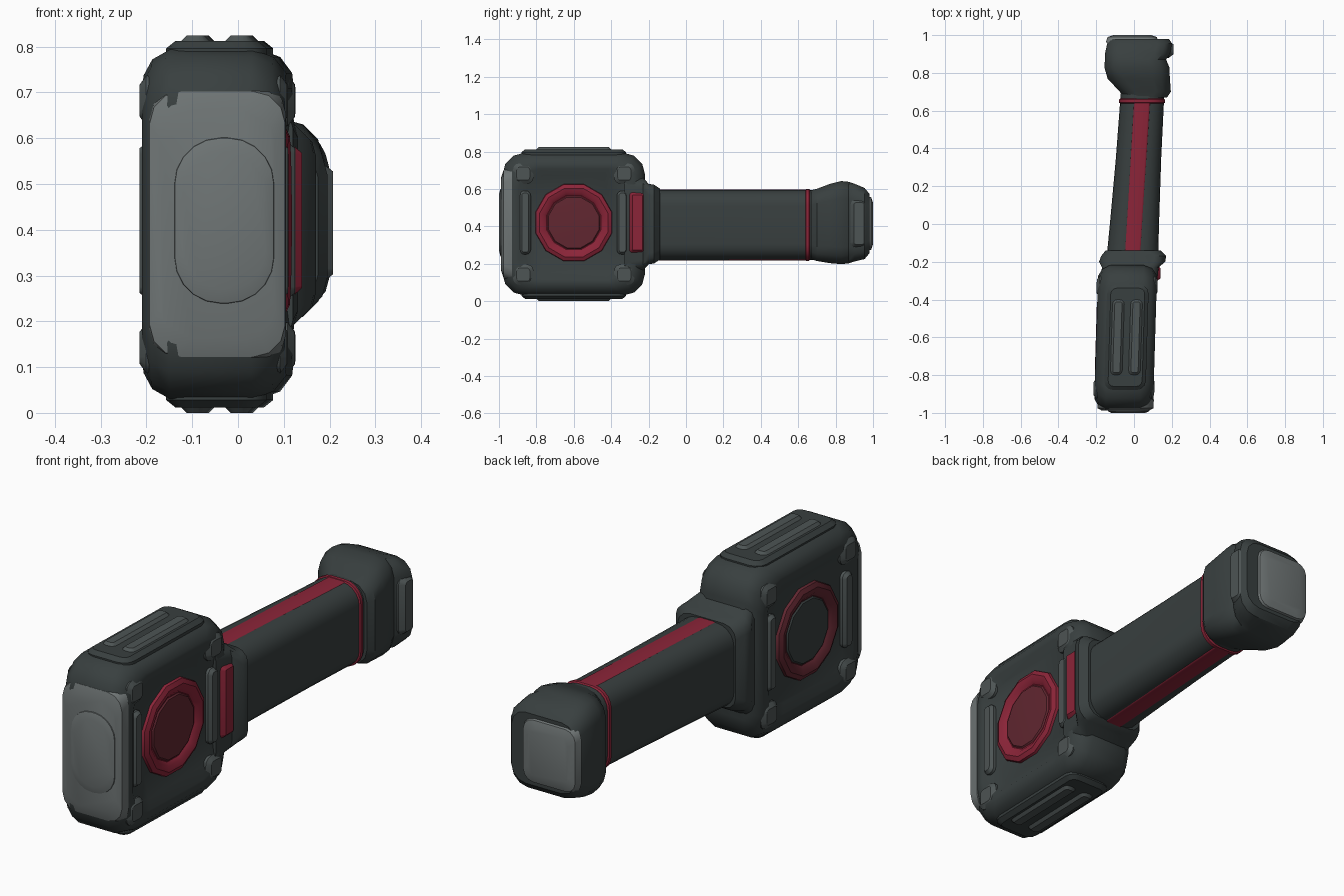
import bpy, bmesh, math

if "Cube" in bpy.data.objects:
    bpy.data.objects.remove(bpy.data.objects["Cube"])

def mat(name, col):
    m = bpy.data.materials.new(name)
    m.diffuse_color = (*col, 1)
    m.use_nodes = True
    m.node_tree.nodes["Principled BSDF"].inputs["Base Color"].default_value = m.diffuse_color
    return m

DARK = mat("dark_metal", (0.04, 0.05, 0.05))
STEEL = mat("worn_steel", (0.16, 0.18, 0.18))
TRIM = mat("dull_trim", (0.075, 0.09, 0.09))
RED = mat("red", (0.26, 0.018, 0.04))
DEEP = mat("deep_red", (0.12, 0.02, 0.03))
HY, HZ = -0.6, 0.412          # head centre


def outline(w, h, r, seg=3):
    """Rounded rectangle from half sizes and corner radius."""
    pts = []
    for i, (sx, sy) in enumerate([(1, 1), (-1, 1), (-1, -1), (1, -1)]):
        for k in range(seg + 1):
            a = math.pi / 2 * (i + k / seg)
            pts.append((sx * (w - r) + r * math.cos(a), sy * (h - r) + r * math.sin(a)))
    return pts


def finish(name, bm, material, lean=0.0, angle=35):
    for v in bm.verts:
        v.co.x += lean * (v.co.y - HY)
    bmesh.ops.recalc_face_normals(bm, faces=bm.faces)
    me = bpy.data.meshes.new(name)
    bm.to_mesh(me)
    bm.free()
    ob = bpy.data.objects.new(name, me)
    bpy.context.collection.objects.link(ob)
    me.materials.append(material)
    bpy.ops.object.select_all(action='DESELECT')
    ob.select_set(True)
    bpy.context.view_layer.objects.active = ob
    bpy.ops.object.shade_smooth_by_angle(angle=math.radians(angle))
    return ob


def bridge(bm, loops):
    for a, b in zip(loops, loops[1:]):
        for i in range(len(a)):
            j = (i + 1) % len(a)
            bm.faces.new((a[i], a[j], b[j], b[i]))
    bm.faces.new(loops[0])
    bm.faces.new(loops[-1])


def loft(name, axis, rings, material, seg=3, lean=0.0, angle=35):
    """Rings: (position, centre u, centre v, half u, half v, radius).
    u,v are (y,z) along x, (x,z) along y and (x,y) along z."""
    bm = bmesh.new()
    loops = []
    for p, cu, cv, hu, hv, r in rings:
        pts = [(u + cu, v + cv) for u, v in outline(hu, hv, r, seg)]
        loops.append([bm.verts.new({'x': (p, u, v), 'y': (u, p, v), 'z': (u, v, p)}[axis]) for u, v in pts])
    bridge(bm, loops)
    return finish(name, bm, material, lean, angle)


def pad(name, axis, base, top, u, v, hu, hv, r, material, lean=0.0):
    """Raised plate with a sloped rim."""
    b = min(0.02, hu * 0.4, hv * 0.4)
    mid = base + (top - base) * 0.6
    return loft(name, axis, [(base, u, v, hu, hv, r), (mid, u, v, hu, hv, r),
                             (top, u, v, hu - b, hv - b, max(r - b, 0.004))],
                material, lean=lean)


def medallion(name, x, side, rings, material):
    """Twelve-sided dish on a head face; rings are (radius, height)."""
    bm = bmesh.new()
    bridge(bm, [[bm.verts.new((x + side * h, HY + r * math.cos(math.tau * (i + .5) / 12),
                               0.42 + r * math.sin(math.tau * (i + .5) / 12))) for i in range(12)]
                for r, h in rings])
    return finish(name, bm, material, 0.03, 30)


# Head block with framed, slightly sunken side faces
prof = [(-0.18, 0.26, 0.10), (-0.20, 0.295, 0.11), (-0.20, 0.325, 0.12), (-0.18, 0.36, 0.12),
        (-0.14, 0.382, 0.12), (0.04, 0.382, 0.12), (0.085, 0.365, 0.12), (0.112, 0.33, 0.12),
        (0.112, 0.295, 0.11), (0.09, 0.26, 0.10)]
loft("hammer_head", 'x', [(x, HY, HZ, h, h, r) for x, h, r in prof], DARK, lean=0.03)

# Striking face: wide stepped plate and the raised oval plate
loft("face_step", 'y', [(-0.93, -0.045, HZ, 0.15, 0.31, 0.07), (-0.975, -0.045, HZ, 0.148, 0.29, 0.07),
                        (-0.988, -0.045, HZ, 0.125, 0.25, 0.07)], STEEL)
loft("striking_plate", 'y', [(-0.97, -0.03, 0.42, 0.112, 0.185, 0.105), (-0.992, -0.03, 0.42, 0.108, 0.18, 0.10),
                             (-1.0, -0.03, 0.42, 0.09, 0.15, 0.085)], STEEL, seg=5)

# Top and bottom plates, each with a pair of ribs
for tag, s in (("top", 1), ("bottom", -1)):
    pad(f"{tag}_plate", 'z', HZ + s * 0.36, HZ + s * 0.4, -0.04, HY, 0.11, 0.28, 0.05, DARK, 0.03)
    for i, x in enumerate((-0.088, 0.008)):
        pad(f"{tag}_rib_{i}", 'z', HZ + s * 0.38, HZ + s * 0.412, x, HY, 0.032, 0.20, 0.025, TRIM, 0.03)

# Side details on both faces: medallion, angled brackets, corner bolts
for tag, s, x, rim, mid in (("right", 1, 0.09, RED, DEEP), ("left", -1, -0.18, DEEP, DARK)):
    medallion(f"{tag}_medallion_rim", x, s, [(0.215, -0.01), (0.21, 0.012), (0.19, 0.022), (0.165, 0.016), (0.15, 0.004)], rim)
    medallion(f"{tag}_medallion_centre", x, s, [(0.15, 0.0), (0.14, 0.01), (0.07, 0.014)], mid)
    for i, y in enumerate((-0.86, -0.34)):
        pad(f"{tag}_side_bar_{i}", 'x', x - s * 0.01, x + s * 0.027, y, 0.42, 0.03, 0.17, 0.025, TRIM, 0.03)
    for i in (-1, 1):
        for j in (-1, 1):
            pad(f"{tag}_corner_bolt_{i}{j}", 'x', x - s * 0.01, x + s * 0.026,
                HY + i * 0.27, HZ + j * 0.27, 0.055, 0.055, 0.035, TRIM, 0.03)

# Neck between head and handle, with red inset panel
loft("neck_block", 'y', [(-0.33, -0.03, HZ, 0.15, 0.27, 0.06), (-0.23, -0.02, HZ, 0.15, 0.25, 0.06),
                         (-0.20, -0.01, HZ, 0.175, 0.215, 0.06), (-0.17, -0.002, HZ, 0.172, 0.21, 0.06),
                         (-0.14, -0.005, HZ, 0.145, 0.19, 0.06)], DARK)
pad("neck_red_panel", 'x', 0.09, 0.14, -0.26, 0.42, 0.045, 0.165, 0.02, RED)


# Handle leans sideways toward the pommel
def cx(y):
    return -0.01 + 0.062 * (y + 0.2)


loft("handle", 'y', [(y, cx(y), 0.408, w, 0.187, 0.085) for y, w in
                     ((-0.22, 0.138), (0.0, 0.13), (0.35, 0.12), (0.72, 0.115))], DARK, seg=5)
for tag, z in (("top", 0.585), ("bottom", 0.231)):
    loft(f"{tag}_red_strip", 'y', [(y, cx(y), z, 0.045, 0.013, 0.012) for y in (-0.16, 0.66)], RED)
loft("red_ring", 'y', [(y, cx(0.65), 0.408, 0.115 + d, 0.186 + d, 0.08 + d) for y, d in
                       ((0.638, 0), (0.642, 0.006), (0.658, 0.006), (0.664, 0))], RED, seg=5)

# Pommel with a waist and a flared cap
loft("pommel", 'y', [(0.67, 0.06, 0.408, 0.115, 0.185, 0.08), (0.70, 0.06, 0.408, 0.135, 0.193, 0.08),
                     (0.77, 0.025, 0.415, 0.165, 0.212, 0.09), (0.83, 0.015, 0.42, 0.172, 0.222, 0.09),
                     (0.87, 0.008, 0.42, 0.162, 0.218, 0.09), (0.90, 0.018, 0.42, 0.172, 0.208, 0.08),
                     (0.955, 0.03, 0.415, 0.172, 0.19, 0.08), (0.98, 0.025, 0.415, 0.16, 0.16, 0.07)], DARK)
loft("pommel_end_plate", 'y', [(0.96, -0.01, 0.415, 0.14, 0.15, 0.05), (0.99, -0.01, 0.415, 0.13, 0.14, 0.05),
                               (1.0, -0.01, 0.415, 0.10, 0.11, 0.04)], STEEL)
pad("pommel_side_pad", 'x', 0.15, 0.208, 0.925, 0.415, 0.045, 0.13, 0.03, TRIM)
